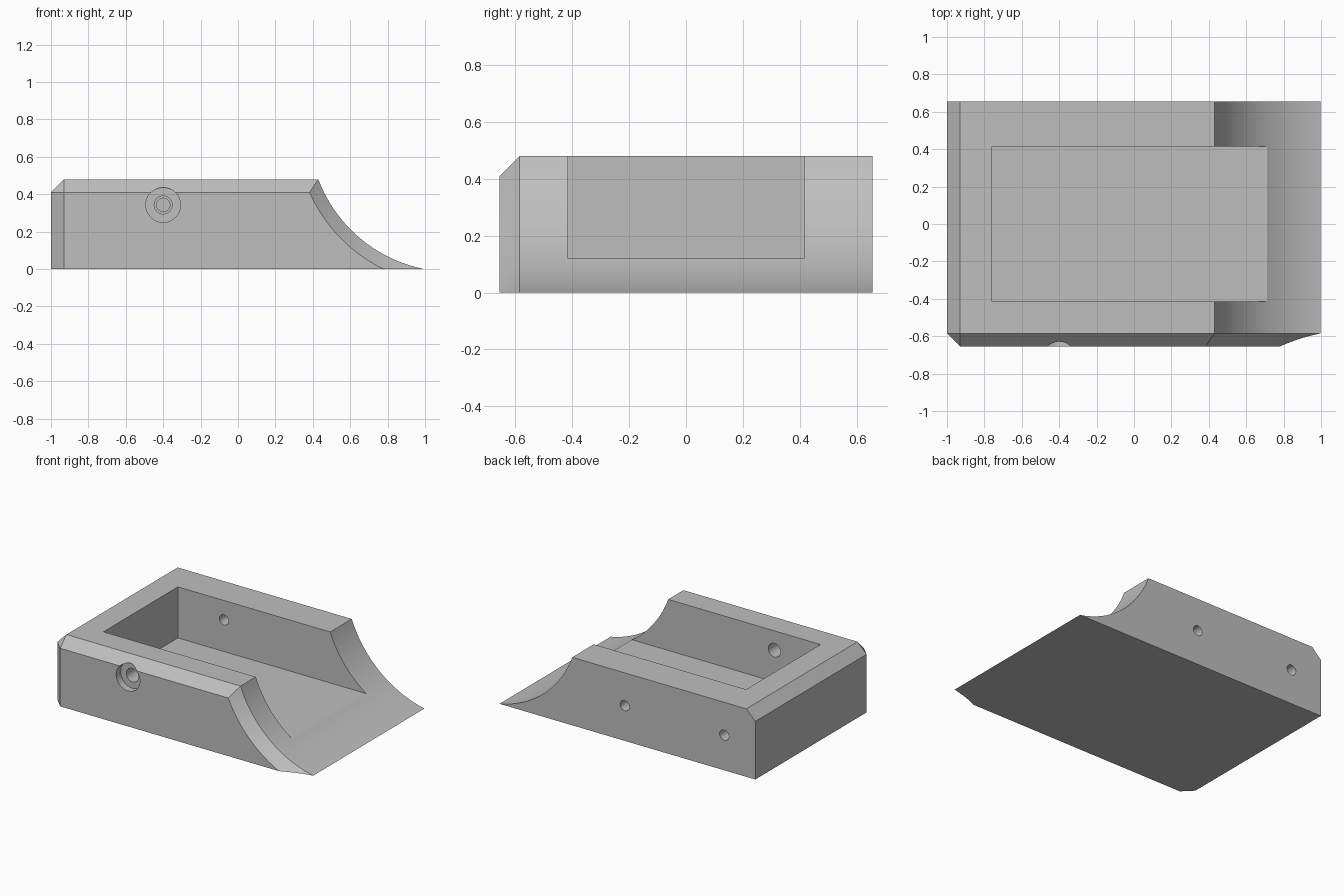
import bpy, bmesh, math
from math import sin, cos, asin, pi
from mathutils import Matrix

cube = bpy.data.objects.get("Cube")
if cube:
    bpy.data.objects.remove(cube)

HALF_Y, HEIGHT, CHAMFER = 0.655, 0.48, 0.07
ARC_X, ARC_Z, ARC_R = 1.143, 0.748, 0.762      # concave nose arc

grey = bpy.data.materials.new("plain grey")
grey.use_nodes = True
colour = (0.52, 0.52, 0.52, 1)
grey.diffuse_color = colour
grey.node_tree.nodes["Principled BSDF"].inputs["Base Color"].default_value = colour


def make_object(name, bm):
    bmesh.ops.recalc_face_normals(bm, faces=bm.faces)
    mesh = bpy.data.meshes.new(name)
    bm.to_mesh(mesh)
    bm.free()
    mesh.materials.append(grey)
    obj = bpy.data.objects.new(name, mesh)
    bpy.context.collection.objects.link(obj)
    return obj


def profile(d, steps=32):
    """Side outline, shrunk by the chamfer depth d."""
    r = ARC_R + d
    a0 = asin((ARC_Z - HEIGHT + d) / r)
    a1 = asin(ARC_Z / r)
    angles = [a0 + (a1 - a0) * i / steps for i in range(steps + 1)]
    arc = [(ARC_X - r * cos(a), ARC_Z - r * sin(a)) for a in angles]
    return [(-1 + d, 0), (-1 + d, HEIGHT - CHAMFER),
            (-1 + CHAMFER, HEIGHT - d)] + arc


# Body: outline lofted from the back to the chamfered front
bm = bmesh.new()
front = HALF_Y - CHAMFER
layers = [(HALF_Y, 0)] + [(-front - CHAMFER * i / 6, CHAMFER * i / 6) for i in range(7)]
rings = [[bm.verts.new((x, y, z)) for x, z in profile(d)] for y, d in layers]
count = len(rings[0])
for a, b in zip(rings, rings[1:]):
    for i in range(count):
        j = (i + 1) % count
        bm.faces.new((a[i], a[j], b[j], b[i]))
bm.faces.new(rings[0])
bm.faces.new(rings[-1])
bmesh.ops.remove_doubles(bm, verts=bm.verts, dist=0.0001)
body = make_object("tray_body", bm)


def cut(cutter):
    cutter.hide_render = True
    mod = body.modifiers.new("cut", "BOOLEAN")
    mod.operation, mod.solver, mod.object = "DIFFERENCE", "EXACT", cutter
    bpy.context.view_layer.objects.active = body
    bpy.ops.object.modifier_apply(modifier=mod.name)
    bpy.data.objects.remove(cutter)


def drill(name, x, z, radius, y0, y1):
    bm = bmesh.new()
    place = Matrix.Translation((x, (y0 + y1) / 2, z)) @ Matrix.Rotation(pi / 2, 4, "X")
    bmesh.ops.create_cone(bm, cap_ends=True, segments=32, radius1=radius,
                          radius2=radius, depth=y1 - y0, matrix=place)
    cut(make_object(name, bm))


# Pocket, open through the nose
bm = bmesh.new()
bmesh.ops.create_cube(bm, size=1, matrix=Matrix.Translation((0.22, 0, 0.42))
                      @ Matrix.Diagonal((1.96, 0.83, 0.6, 1)))
cut(make_object("pocket_cutter", bm))

# Cross bore with counterbore, ending blind in the back wall
drill("counterbore_cutter", -0.4, 0.343, 0.093, -0.8, -0.605)
drill("front_bore_cutter", -0.4, 0.343, 0.048, -0.75, -0.3)
drill("back_bore_cutter", -0.4, 0.343, 0.036, 0.3, 0.535)

# Blind mounting holes in the back face
for x in (-0.757, 0.02):
    drill("mounting_hole_cutter", x, 0.248, 0.036, 0.535, 0.8)

bpy.ops.object.select_all(action="DESELECT")
body.select_set(True)
bpy.context.view_layer.objects.active = body
bpy.ops.object.shade_smooth_by_angle()
